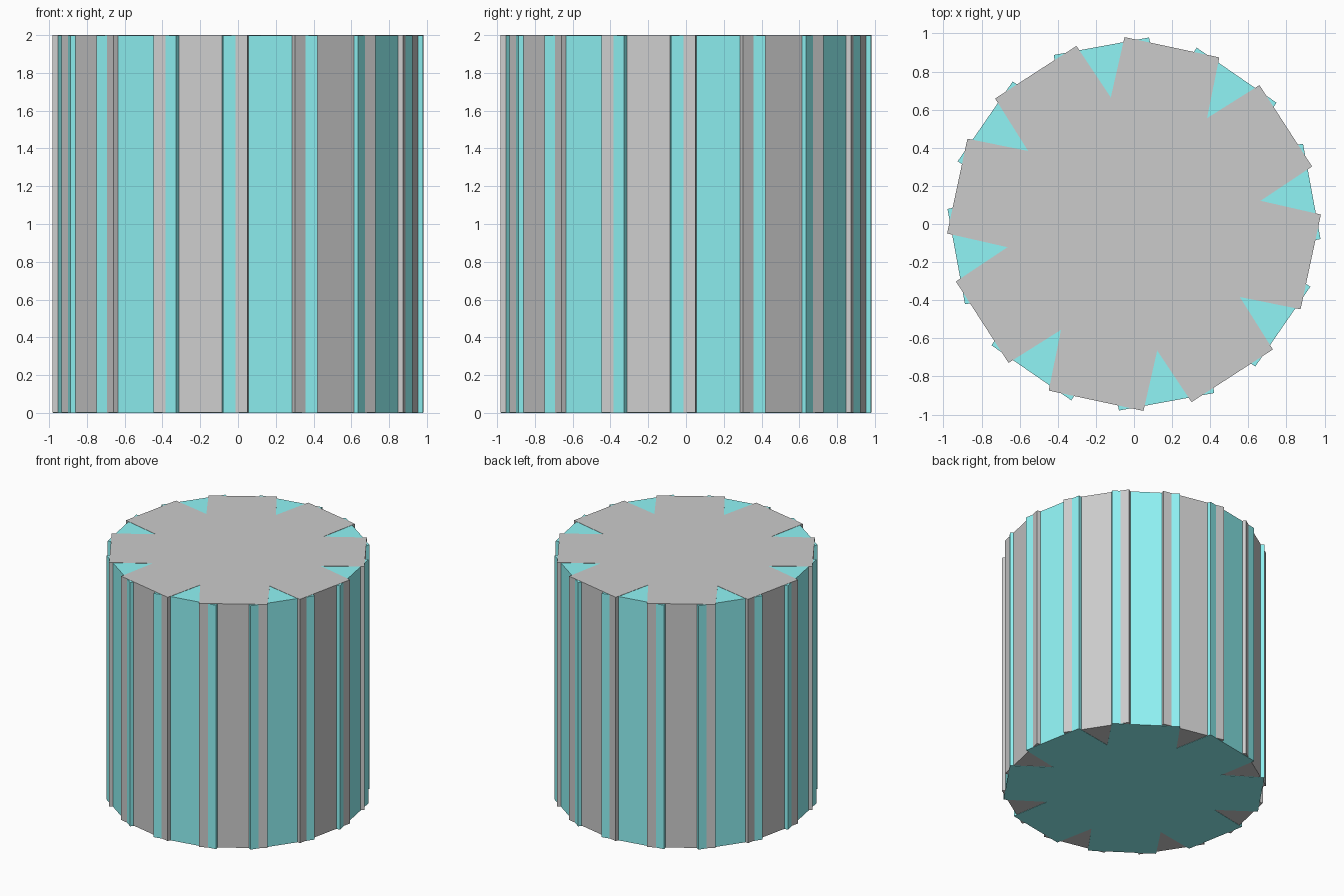
import bpy, bmesh
from math import radians, cos, sin

if "Cube" in bpy.data.objects:
    bpy.data.objects.remove(bpy.data.objects["Cube"])

R_OUT, R_NOTCH = 0.982, 0.675
GAP = 0.002  # tiny vertical offset so caps do not coincide


def polar(r, deg):
    return r * cos(radians(deg)), r * sin(radians(deg))


def notched_prism(name, notch_angle, z0, z1):
    """Eight flat-edged teeth (30 deg) split by V notches (15 deg)."""
    profile = []
    for i in range(8):
        a = notch_angle + 45 * i
        profile += [polar(R_OUT, a - 7.5), polar(R_NOTCH, a), polar(R_OUT, a + 7.5)]
    bm = bmesh.new()
    base = bm.faces.new([bm.verts.new((x, y, z0)) for x, y in profile])
    top = bmesh.ops.extrude_face_region(bm, geom=[base], use_keep_orig=True)
    verts = [g for g in top["geom"] if isinstance(g, bmesh.types.BMVert)]
    bmesh.ops.translate(bm, verts=verts, vec=(0, 0, z1 - z0))
    bmesh.ops.recalc_face_normals(bm, faces=bm.faces)
    mesh = bpy.data.meshes.new(name)
    bm.to_mesh(mesh)
    bm.free()
    obj = bpy.data.objects.new(name, mesh)
    bpy.context.collection.objects.link(obj)
    return obj


# Grey prism, slightly proud at the top
notched_prism("grey_notched_prism", 10.4, GAP, 2.0)

# Teal prism, turned half a tooth and slightly proud at the bottom
teal_prism = notched_prism("teal_notched_prism", 10.4 + 22.5, 0.0, 2.0 - GAP)
teal = bpy.data.materials.new("teal")
teal.diffuse_color = (0.28, 0.91, 0.92, 1)
teal.use_nodes = True
teal.node_tree.nodes["Principled BSDF"].inputs["Base Color"].default_value = teal.diffuse_color
teal_prism.data.materials.append(teal)
